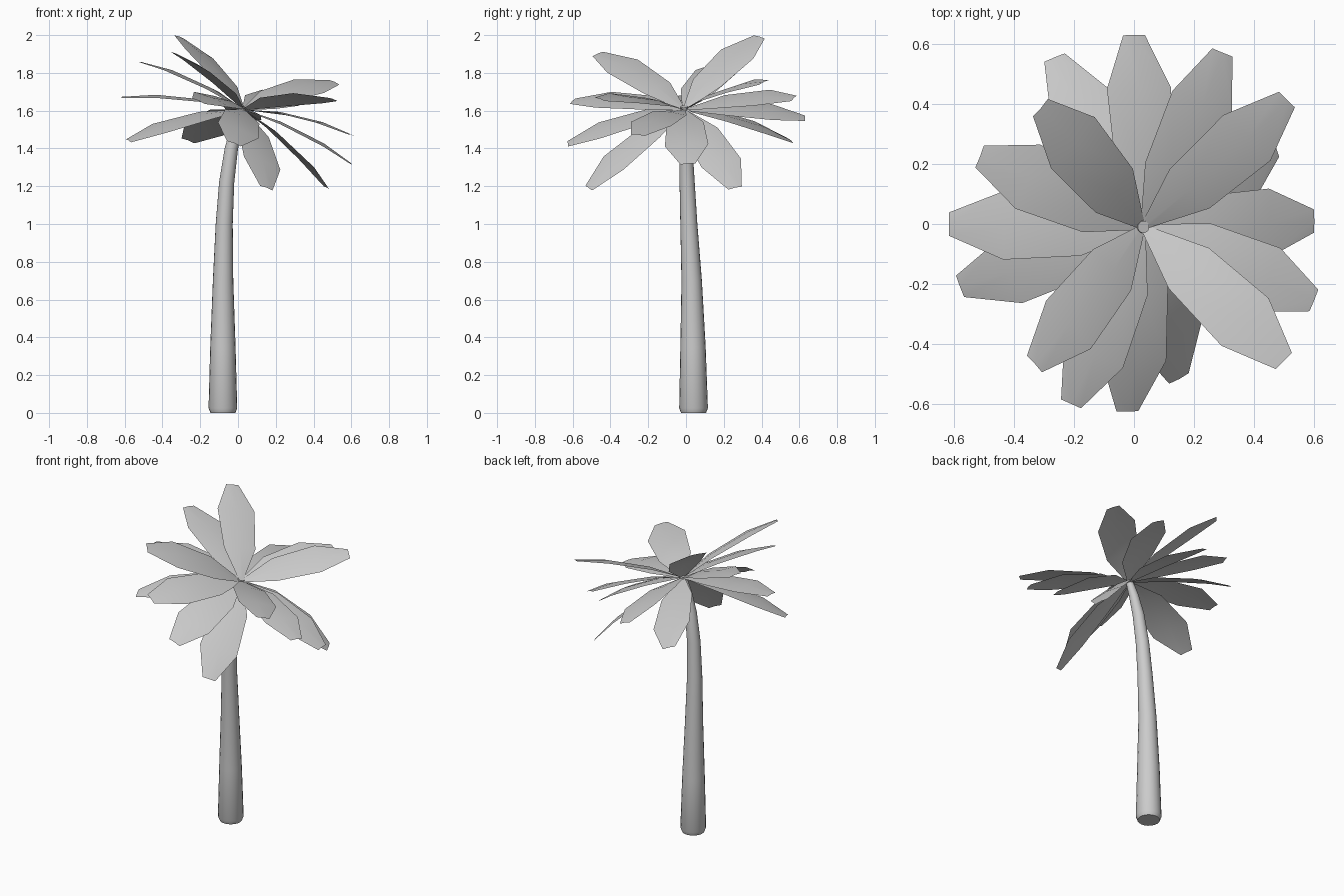
import bpy, bmesh, math
from mathutils import Vector

if "Cube" in bpy.data.objects:
    bpy.data.objects.remove(bpy.data.objects["Cube"])


def finish(bm, name):
    mesh = bpy.data.meshes.new(name)
    bm.to_mesh(mesh)
    bm.free()
    obj = bpy.data.objects.new(name, mesh)
    bpy.context.collection.objects.link(obj)
    bpy.context.view_layer.objects.active = obj
    obj.select_set(True)
    bpy.ops.object.shade_smooth_by_angle(angle=math.radians(40))
    obj.select_set(False)
    return obj


# Trunk: rings swept up a gently bent path (x, y, z, radius)
path = [(-.08, .04, 0, .066), (-.08, .04, .025, .076), (-.08, .037, .35, .067),
        (-.079, .030, .7, .054), (-.073, .015, 1.0, .045), (-.06, .006, 1.22, .040),
        (-.035, 0, 1.40, .035), (-.004, -.005, 1.52, .029), (.032, -.01, 1.622, .020)]
SIDES = 20
bm = bmesh.new()
rings = []
for i, (x, y, z, r) in enumerate(path):
    a = Vector(path[max(i - 1, 0)][:3])
    b = Vector(path[min(i + 1, len(path) - 1)][:3])
    axis = Vector((0, 0, 1)) if i < 2 else (b - a).normalized()
    rot = Vector((0, 0, 1)).rotation_difference(axis)
    ring = []
    for k in range(SIDES):
        t = 2 * math.pi * k / SIDES
        ring.append(bm.verts.new(Vector((x, y, z)) + rot @ Vector((r * math.cos(t), r * math.sin(t), 0))))
    rings.append(ring)
for lo, hi in zip(rings, rings[1:]):
    for k in range(SIDES):
        n = (k + 1) % SIDES
        bm.faces.new((lo[k], lo[n], hi[n], hi[k]))
bm.faces.new(rings[0][::-1])
bm.faces.new(rings[-1])
finish(bm, "trunk")

# Fronds: blunt octagonal blades, arched and ridged, laid around the leaning crown axis
CROWN = Vector((.03, -.01, 1.605))
CROWN_AXIS = Vector((.40, -.06, 1)).normalized()
OUTLINE = [(0, .010), (.32, .098), (.72, .115), (1, .039)]


def frond(name, tip):
    span = Vector(tip) - CROWN
    out = span.normalized()
    side = CROWN_AXIS.cross(out).normalized()
    up = out.cross(side)
    bm = bmesh.new()
    rows = []
    for t, w in OUTLINE:
        c = CROWN + span * t + up * (.11 * t * (1 - t))
        ridge = up * .09 * w
        rows.append([bm.verts.new(c - side * w), bm.verts.new(c + ridge), bm.verts.new(c + side * w)])
    for p, q in zip(rows, rows[1:]):
        for k in range(2):
            bm.faces.new((p[k], q[k], q[k + 1], p[k + 1]))
    finish(bm, name)


tips = [(0, .63, 1.56), (.295, .572, 1.665), (.51, .415, 1.75), (.47, .26, 1.19),
        (.60, .01, 1.317), (.60, -.255, 1.47), (.50, -.457, 1.66), (.15, -.515, 1.19),
        (-.022, -.625, 1.425), (-.21, -.60, 1.65), (-.332, -.467, 1.90), (-.58, -.208, 1.44),
        (-.617, 0, 1.67), (-.515, .225, 1.855), (-.312, .388, 1.99), (-.265, .555, 1.44)]
for i, tip in enumerate(tips):
    frond(f"frond_{i + 1:02d}", tip)
